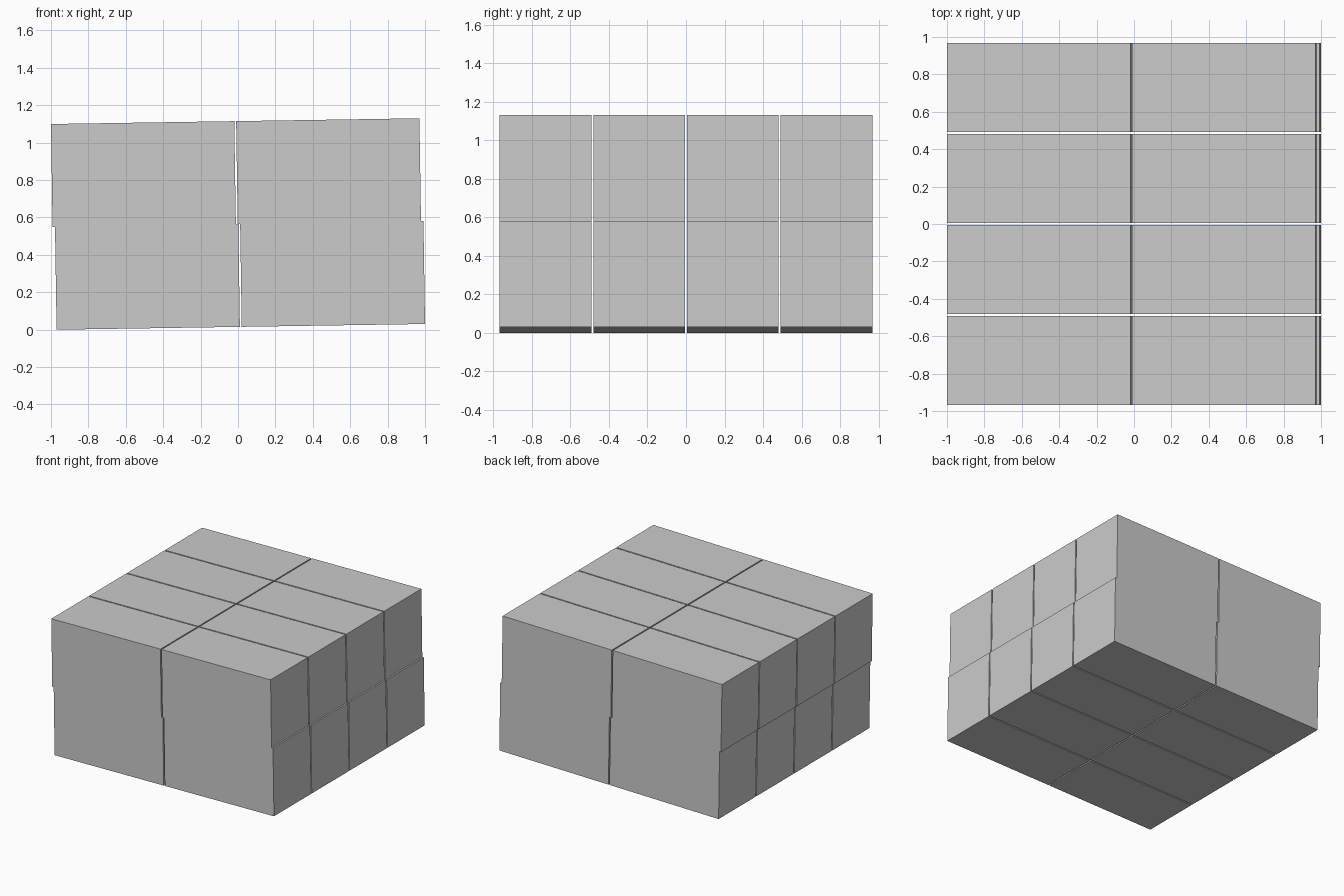
import bpy
import math
from mathutils import Matrix, Vector

if "Cube" in bpy.data.objects:
    bpy.data.objects.remove(bpy.data.objects["Cube"])

W, D, H = 0.98, 0.476, 0.55      # block size
GAP = 0.01                       # joint between blocks
SHIFT = 0.0065                   # each layer slides this far, in opposite directions
TILT = 0.0155                    # whole stack leans slightly
LIFT = 0.565                     # height of the stack centre

stack = Matrix.Translation((0, 0, LIFT)) @ Matrix.Rotation(-TILT, 4, 'Y')


def block(name, centre):
    bpy.ops.mesh.primitive_cube_add(size=1)
    ob = bpy.context.object
    ob.name = name
    ob.matrix_world = stack @ Matrix.Translation(centre) @ Matrix.Diagonal((W, D, H, 1))


# Two layers of 2 x 4 blocks
for layer, side in (("lower", -1), ("upper", 1)):
    for col in range(2):
        for row in range(4):
            x = (col - 0.5) * (W + GAP) - side * SHIFT
            y = (row - 1.5) * (D + GAP)
            block(f"{layer}_block_{col + 1}_{row + 1}", Vector((x, y, side * H / 2)))
